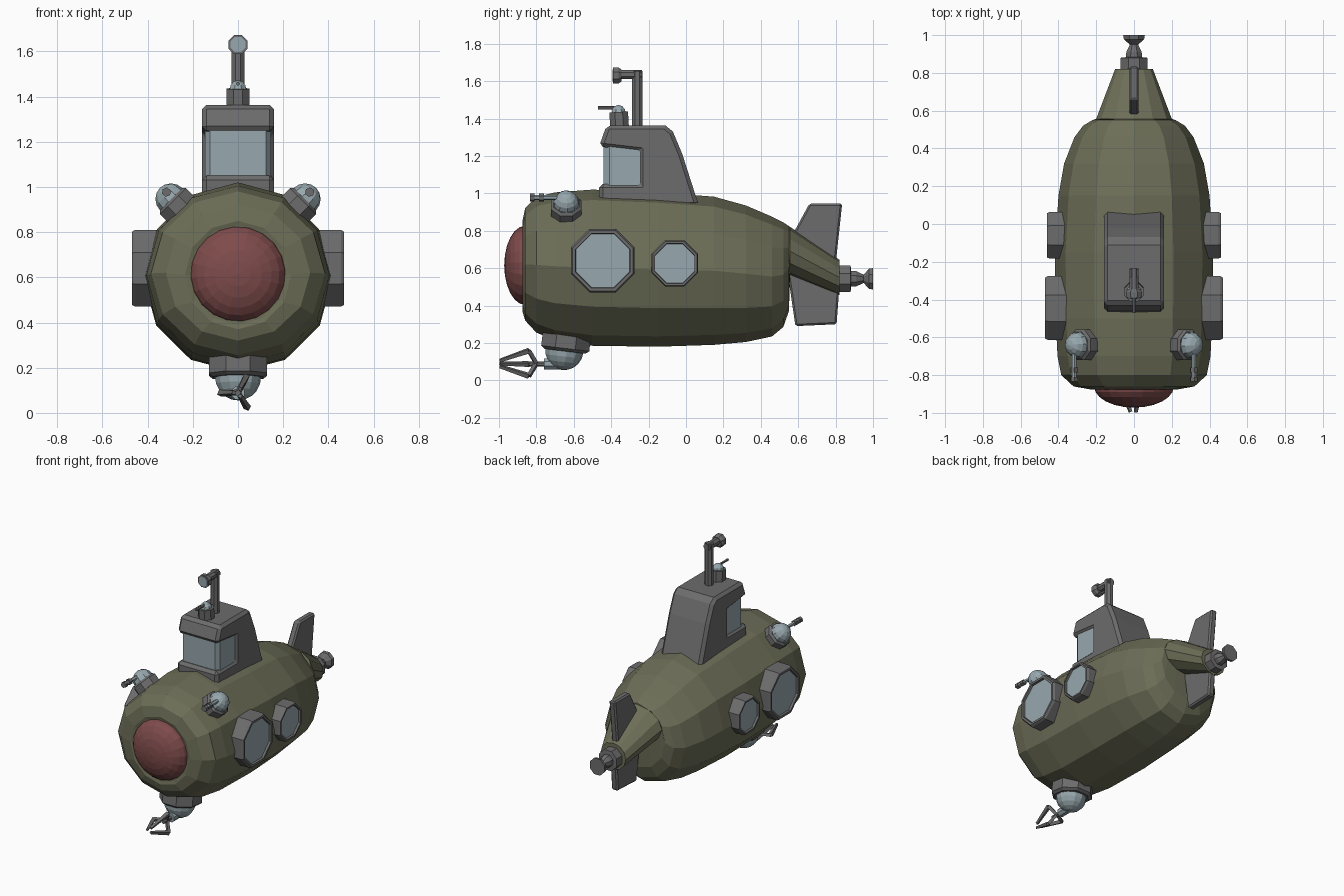
import bpy, bmesh, math
from mathutils import Vector

cube = bpy.data.objects.get("Cube")
if cube:
    bpy.data.objects.remove(cube)


def material(name, rgb):
    m = bpy.data.materials.new(name)
    m.use_nodes = True
    m.diffuse_color = (*rgb, 1)
    m.node_tree.nodes["Principled BSDF"].inputs["Base Color"].default_value = (*rgb, 1)
    return m


OLIVE = material("olive hull", (0.15, 0.155, 0.095))
GREY = material("grey metal", (0.15, 0.15, 0.15))
GLASS = material("pale blue", (0.31, 0.39, 0.42))
RED = material("dull red", (0.21, 0.07, 0.07))


def finish(name, bm, mat):
    bmesh.ops.recalc_face_normals(bm, faces=bm.faces)
    me = bpy.data.meshes.new(name)
    bm.to_mesh(me)
    bm.free()
    me.materials.append(mat)
    ob = bpy.data.objects.new(name, me)
    bpy.context.collection.objects.link(ob)
    return ob


def loft(name, rings, mat):
    """Skin a list of equal-length point rings and cap both ends."""
    bm = bmesh.new()
    loops = [[bm.verts.new(p) for p in ring] for ring in rings]
    n = len(loops[0])
    for a, b in zip(loops, loops[1:]):
        for i in range(n):
            j = (i + 1) % n
            bm.faces.new((a[i], a[j], b[j], b[i]))
    bm.faces.new(loops[0])
    bm.faces.new(loops[-1])
    return finish(name, bm, mat)


def lathe(name, origin, axis, profile, mat, sides=8, phase=math.pi / 8):
    """Turn (distance, radius) pairs around an axis."""
    q = Vector(axis).to_track_quat('Z', 'Y')
    rings = []
    for d, r in profile:
        angles = [phase + math.tau * k / sides for k in range(sides)]
        rings.append([Vector(origin) + q @ Vector((r * math.cos(a), r * math.sin(a), d))
                      for a in angles])
    return loft(name, rings, mat)


def rod(name, p, q, r, mat, sides=6, end=None):
    d = Vector(q) - Vector(p)
    return lathe(name, p, d, [(0, r), (d.length, end or r)], mat, sides)


def dome(name, origin, axis, r, depth, mat, sides=12, steps=5):
    arc = [math.pi / 2 * k / steps for k in range(steps + 1)]
    profile = [(depth * math.sin(a), max(r * math.cos(a), 0.002)) for a in arc]
    return lathe(name, origin, axis, profile, mat, sides)


def slab(name, outline, half, mat, bevel):
    """Extrude a (y, z) outline sideways and soften its edges."""
    bm = bmesh.new()
    sides = [[bm.verts.new((s * half, y, z)) for y, z in outline] for s in (-1, 1)]
    n = len(outline)
    for i in range(n):
        j = (i + 1) % n
        bm.faces.new((sides[0][i], sides[0][j], sides[1][j], sides[1][i]))
    for s in sides:
        bm.faces.new(s)
    ob = finish(name, bm, mat)
    mod = ob.modifiers.new("edge", 'BEVEL')
    mod.width = bevel
    mod.segments = 1
    mod.limit_method = 'ANGLE'
    mod.angle_limit = math.radians(50)
    return ob


# Hull: y, half width, top, bottom
SECTIONS = [(-0.87, 0.215, 0.83, 0.39), (-0.875, 0.235, 0.85, 0.37),
            (-0.86, 0.32, 0.92, 0.32), (-0.80, 0.385, 0.98, 0.255),
            (-0.70, 0.405, 1.005, 0.215), (-0.50, 0.415, 1.02, 0.185),
            (-0.15, 0.418, 1.005, 0.18), (0.15, 0.40, 0.982, 0.19),
            (0.32, 0.37, 0.935, 0.205), (0.46, 0.315, 0.875, 0.235),
            (0.52, 0.27, 0.845, 0.285), (0.55, 0.22, 0.825, 0.37),
            (0.557, 0.20, 0.82, 0.56), (0.82, 0.10, 0.645, 0.455)]
rings = []
for y, w, top, bottom in SECTIONS:
    mid, half = (top + bottom) / 2, (top - bottom) / 2
    rings.append([(w * math.sin(math.tau * k / 12), y, mid + half * math.cos(math.tau * k / 12))
                  for k in range(12)])
loft("hull", rings, OLIVE)
dome("nose_dome", (0, -0.86, 0.615), (0, -1, 0), 0.212, 0.112, RED, 20, 6)

# Conning tower with a notch for the wraparound window
slab("conning_tower", [(-0.465, 0.93), (-0.465, 1.05), (-0.25, 1.05), (-0.25, 1.225),
                       (-0.465, 1.25), (-0.425, 1.363), (-0.11, 1.363), (-0.07, 1.33),
                       (-0.02, 1.21), (0.07, 0.93)], 0.16, GREY, 0.02)
plan = [(-0.147, -0.23), (-0.147, -0.41), (-0.125, -0.44),
        (0.125, -0.44), (0.147, -0.41), (0.147, -0.23)]
loft("tower_window", [[(x, y, z) for x, y in plan] for z in (1.03, 1.255)], GLASS)

# Periscope
rod("periscope_mast", (0, -0.26, 1.34), (0, -0.26, 1.655), 0.03, GREY, 8)
rod("periscope_arm", (0, -0.235, 1.635), (0, -0.36, 1.635), 0.027, GREY, 8)
lathe("periscope_head", (0, -0.345, 1.63), (0, -1, 0),
      [(0, 0.035), (0.015, 0.046), (0.045, 0.046)], GREY)
lathe("periscope_lens", (0, -0.386, 1.63), (0, -1, 0), [(0, 0.036), (0.008, 0.036)], GLASS)

# Small roof turret
rod("roof_turret_collar", (0, -0.355, 1.35), (0, -0.36, 1.435), 0.054, GREY, 8)
dome("roof_turret_dome", (0, -0.36, 1.432), (0, 0, 1), 0.04, 0.04, GLASS, 8, 3)
rod("roof_turret_barrel", (0, -0.36, 1.457), (0, -0.47, 1.457), 0.009, GREY)

for side, s in (("left", 1), ("right", -1)):
    # Portholes
    for place, y, z, r, out in (("front", -0.445, 0.64, 0.184, 0.47),
                                ("rear", -0.06, 0.625, 0.134, 0.46)):
        lathe(f"{side}_{place}_porthole_frame", (0, y, z), (s, 0, 0),
              [(0.33, r), (out - 0.015, r), (out, r * 0.95), (out, r * 0.86),
               (out - 0.02, r * 0.84)], GREY)
        lathe(f"{side}_{place}_porthole_glass", (0, y, z), (s, 0, 0),
              [(out - 0.021, r * 0.85), (out - 0.015, r * 0.85)], GLASS)
    # Shoulder turrets
    axis = Vector((0.7 * s, 0, 0.7))
    lathe(f"{side}_turret_collar", (0.22 * s, -0.64, 0.87), axis,
          [(0, 0.088), (0.095, 0.088), (0.108, 0.075)], GREY)
    dome(f"{side}_turret_dome", (0.296 * s, -0.64, 0.946), axis, 0.07, 0.07, GLASS, 10, 4)
    x = 0.317 * s
    rod(f"{side}_turret_barrel", (x, -0.64, 0.977), (x, -0.83, 0.977), 0.013, GLASS)
    for y in (-0.76, -0.81):
        rod(f"{side}_barrel_band", (x, y, 0.977), (x, y - 0.025, 0.977), 0.021, GREY)

# Belly turret and grabber
tilt = Vector((0, -0.12, -1)).normalized()
lathe("belly_collar", (0, -0.635, 0.26), tilt,
      [(0, 0.125), (0.02, 0.14), (0.09, 0.14), (0.105, 0.12)], GREY)
dome("belly_dome", (0, -0.65, 0.16), tilt, 0.103, 0.105, GLASS, 12, 5)
rod("grabber_socket", (0, -0.64, 0.088), (0, -0.76, 0.088), 0.032, GLASS, 8)
rod("grabber_arm", (0, -0.74, 0.088), (0, -0.84, 0.088), 0.014, GREY)
for k, degrees in enumerate((62, 182, 302)):
    a = math.radians(degrees)
    out = Vector((math.cos(a), 0, math.sin(a)))
    hub, knee, tip = (Vector((0, y, 0.09)) + out * r
                      for y, r in ((-0.80, 0.0), (-0.84, 0.078), (-0.995, 0.018)))
    rod(f"grabber_link_{k}", hub, knee, 0.014, GREY, 4)
    rod(f"grabber_finger_{k}", knee, tip, 0.017, GREY, 4, 0.011)

# Tail fins
slab("upper_fin", [(0.57, 0.78), (0.66, 0.945), (0.835, 0.945), (0.80, 0.62), (0.70, 0.62)],
     0.025, GREY, 0.01)
slab("lower_fin", [(0.54, 0.60), (0.585, 0.29), (0.805, 0.30), (0.82, 0.50)],
     0.025, GREY, 0.01)

# Propulsion nozzle
lathe("tail_nozzle", (0, 0, 0.543), (0, 1, 0),
      [(0.81, 0.076), (0.88, 0.076), (0.883, 0.046), (0.91, 0.044), (0.95, 0.024),
       (0.978, 0.058), (1.0, 0.062)], GREY)
